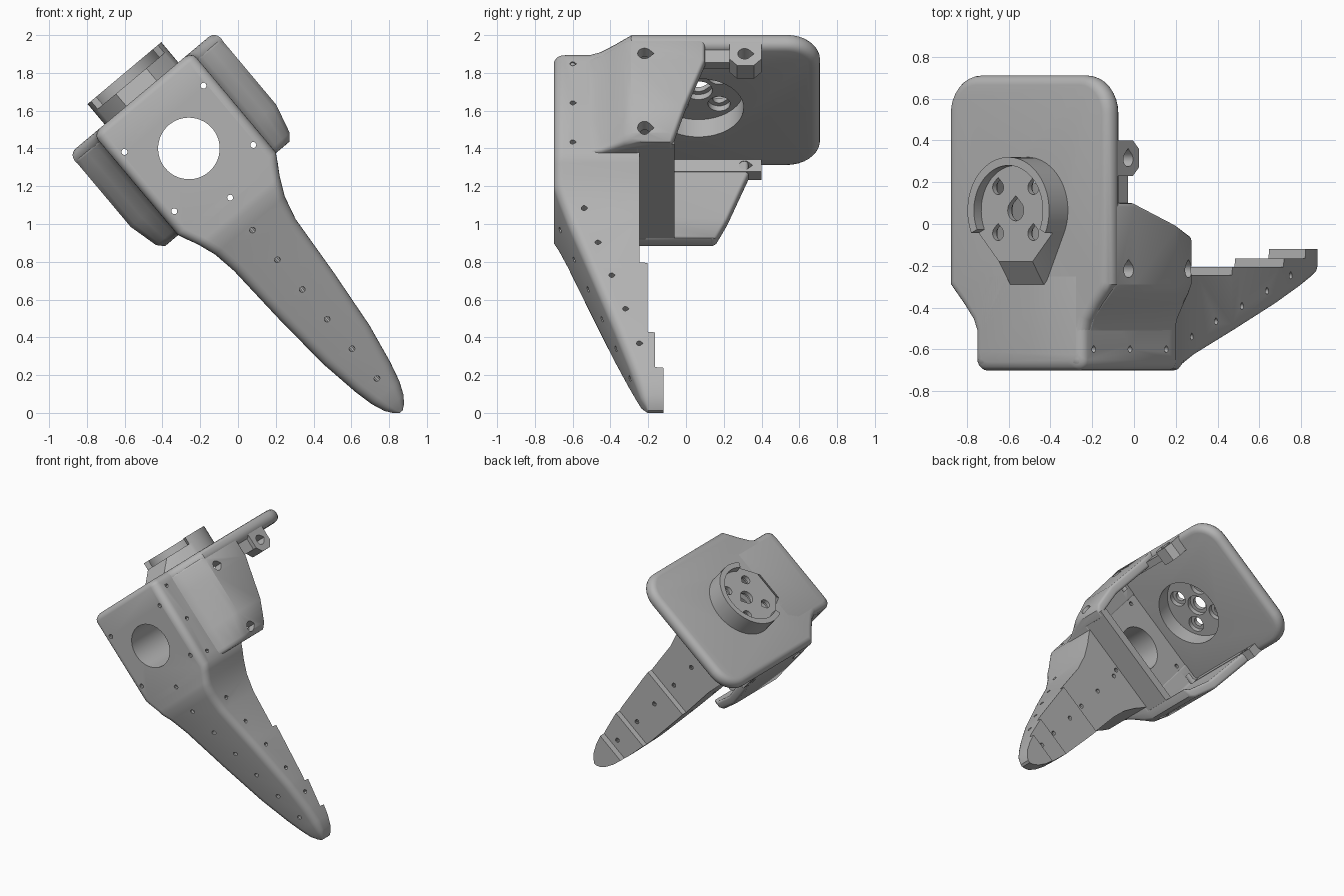
import bpy, bmesh, math
from mathutils import Matrix, Vector

cube = bpy.data.objects.get("Cube")
if cube:
    bpy.data.objects.remove(cube, do_unlink=True)

grey = bpy.data.materials.new("plain grey")
grey.use_nodes = True
grey.diffuse_color = (0.45, 0.45, 0.45, 1)
grey.node_tree.nodes["Principled BSDF"].inputs["Base Color"].default_value = (0.45, 0.45, 0.45, 1)

parts = []


def loft(name, rings, keep=True):
    """Skin a list of equal rings and cap both ends."""
    bm = bmesh.new()
    rows = [[bm.verts.new(p) for p in ring] for ring in rings]
    n = len(rows[0])
    for a, b in zip(rows, rows[1:]):
        for i in range(n):
            j = (i + 1) % n
            bm.faces.new((a[i], a[j], b[j], b[i]))
    bm.faces.new(rows[0])
    bm.faces.new(rows[-1])
    bmesh.ops.recalc_face_normals(bm, faces=bm.faces)
    me = bpy.data.meshes.new(name)
    bm.to_mesh(me)
    bm.free()
    me.materials.append(grey)
    ob = bpy.data.objects.new(name, me)
    bpy.context.collection.objects.link(ob)
    if keep:
        parts.append(ob)
    return ob


def prism(name, loop, axis, lo, hi, keep=True):
    """Extrude a 2D loop along x, y or z."""
    def place(p, h):
        a, b = p
        return {"x": (h, a, b), "y": (a, h, b), "z": (a, b, h)}[axis]
    return loft(name, [[place(p, h) for p in loop] for h in (lo, hi)], keep)


def box(name, x, y, z):
    return prism(name, [(x[0], y[0]), (x[1], y[0]), (x[1], y[1]), (x[0], y[1])], "z", *z)


def arc(cx, cy, r, a0, a1, n):
    return [(cx + r * math.cos(math.radians(a0 + (a1 - a0) * i / n)),
             cy + r * math.sin(math.radians(a0 + (a1 - a0) * i / n))) for i in range(n + 1)]


def circle(cx, cy, r, n=32):
    return arc(cx, cy, r, 0, 360, n)[:-1]


def teardrop(cx, cy, r, turn):
    """Round hole with a pointed roof toward the angle turn."""
    t = math.radians(turn)
    tip = (cx + 1.41 * r * math.cos(t), cy + 1.41 * r * math.sin(t))
    return arc(cx, cy, r, turn + 45, turn + 315, 18) + [tip]


def apply(ob, mod):
    bpy.context.view_layer.objects.active = ob
    bpy.ops.object.modifier_apply(modifier=mod.name)


def bevel(ob, width, segments, angle=50):
    m = ob.modifiers.new("bevel", "BEVEL")
    m.width, m.segments = width, segments
    m.limit_method, m.angle_limit = "ANGLE", math.radians(angle)
    apply(ob, m)


def cut(targets, cutter):
    cutter.hide_render = True
    for ob in targets:
        m = ob.modifiers.new("cut", "BOOLEAN")
        m.operation, m.object, m.solver = "DIFFERENCE", cutter, "EXACT"
        apply(ob, m)
    bpy.data.objects.remove(cutter, do_unlink=True)


def lerp(table, w):
    for (w0, v0), (w1, v1) in zip(table, table[1:]):
        if w >= w1:
            return v0 + (v1 - v0) * (w0 - w) / (w0 - w1)
    return table[-1][1]


# Front block flowing into the tapered, stepped leg
HALF = [(0.3, .34), (-.31, .34), (-.36, .315), (-.42, .282), (-.52, .24), (-.65, .213), (-1, .19),
        (-1.33, .16), (-1.55, .122), (-1.66, .095), (-1.73, .066), (-1.77, .036), (-1.79, .01)]
STEPS = [(-.93, -.205), (-1.37, -.165), (-1.58, -.12)]


def front_y(w):
    return -.7 if w > -.455 else -.7 + (-.455 - w) * .36


def section(w, half, back, drop=0):
    c = lerp([(-.31, 0), (-.6, -.02), (-1.79, -.035)], w) if w < -.31 else 0
    r = min(.05, half * .6)
    f = front_y(w) + drop
    loop = [(c - half, back)] + arc(c - half + r, f + r, r, 180, 270, 5)
    loop += arc(c + half - r, f + r, r, 270, 360, 5) + [(c + half, back)]
    return [(x, y, w) for x, y in loop]


def back_y(w):
    return ([-.245] + [y for s, y in STEPS if w < s])[-1]


rings = [section(.385 - d, .34 - inset, -.25, inset)
         for d, inset in ((0, .04), (.01, .018), (.022, .006), (.04, 0))]
levels = sorted([w for w, h in HALF[1:]] + [-.455] + [s + e for s, y in STEPS for e in (0, -.004)], reverse=True)
rings += [section(w, lerp(HALF, w), back_y(w), max(0, -1.73 - w) * .3) for w in levels]
leg = loft("front_block_and_leg", rings)

# Side shoulders, wider behind the block, with slanted back edges
S_CURVE = [(.0, -.55), (.03, -.51), (.2, -.45), (.55, -.385), (.85, -.33), (1, -.29)]
OUT = [(.34, .503), (-.12, .503), (-.28, .462), (-.315, .43)]
EDGES = {"left": (1, [(.34, .1), (.19, .1), (-.315, -.07)]),
         "right": (-1, [(.34, .33), (.19, .33), (-.315, .15)])}
shoulders, sides = [], {}
for label, (s, edge) in EDGES.items():
    rings = []
    for w in (.34, .19, -.12, -.28, -.315):
        out, back = lerp(OUT, w), lerp(edge, w)
        loop = [(.3, -.55)] + [(.335 + t * (out - .335), y) for t, y in S_CURVE]
        loop += [(out, back), (out - .07, back), (out - .07, -.245), (.3, -.245)]
        rings.append([(s * x, y, w) for x, y in loop])
    ob = loft(label + "_shoulder", rings)
    bevel(ob, .018, 3)
    shoulders.append(ob)

# Floor lip between the shoulders
box("floor_lip", (-.41, .41), (-.3, -.06), (-.312, -.25))

# Rails and the mounting tab under the plate
right_rail = box("right_rail", (-.5, -.43), (-.2, .4), (.2, .3))
left_rail = box("left_rail", (.42, .47), (0, .25), (.2, .3))
tab_loop = [(.23, .32), (.23, .2), (.27, .155), (.36, .155), (.4, .2), (.4, .32)]
tab = prism("left_tab", tab_loop, "x", .39, .5)

# Top plate with rounded rear corners
side = [(.335, -.69), (.335, -.52), (.36, -.46), (.42, -.385), (.47, -.33), (.505, -.29)]
half = side + arc(.505 - .18, .71 - .18, .18, 0, 90, 8)
plate = prism("top_plate", half + [(-x, y) for x, y in reversed(half)], "z", .285, .385)
bevel(plate, .045, 4, 60)

# Round hub with a tapered tail, and its raised rim
HX, HY, HR = -.005, .065, .255
rings = []
for w, tail in ((.37, -.31), (.47, -.18)):
    loop = arc(HX, HY, HR, -25, 205, 40) + [(HX - .105, tail), (HX + .105, tail)]
    rings.append([(x, y, w) for x, y in loop])
hub = loft("hub", rings)
band = arc(HX, HY, HR, -25, 205, 40) + arc(HX, HY, HR - .04, 205, -25, 40)
prism("hub_rim", band, "z", .46, .525)

# Hub recess and its five holes, wider from below
cut([plate, hub], prism("cutter", circle(HX, HY, .24, 48), "z", .2, .405, False))
for dx, dy, r in ((0, 0, .05), (.11, .11, .034), (-.11, .11, .034), (.11, -.11, .034), (-.11, -.11, .034)):
    cut([hub], prism("cutter", circle(HX + dx, HY + dy, r + .025), "z", .3, .44, False))
    cut([hub], prism("cutter", teardrop(HX + dx, HY + dy, r, 90), "z", .35, .6, False))

# Large bore and screw holes through the front block
cut([leg], prism("cutter", circle(0, 0, .163, 48), "y", -.9, 0, False))
for x, w in ((.273, .205), (.273, -.205), (-.273, .205), (-.273, -.205), (0, -.34)):
    cut([leg], prism("cutter", circle(x, w, .016, 10), "y", -.9, 0, False))

# Screw holes down the leg, square to its sloping front
for i in range(6):
    w = -.548 - .205 * i
    hole = prism("cutter", circle(0, 0, .016, 10), "y", -.1, .7, False)
    hole.data.transform(Matrix.Translation((-.02, front_y(w), w)) @ Matrix.Rotation(math.radians(20), 4, "X"))
    cut([leg], hole)

# Blind screw holes in both sides of block and leg
spots = [(-.6, .3 - .27 * i) for i in range(3)] + [(-.54 + .073 * i, -.587 - .213 * i) for i in range(5)]
for y, w in spots:
    h = lerp(HALF, w)
    for s in (1, -1):
        cut([leg], prism("cutter", teardrop(y, w, .014, 0), "x", s * (h - .07), s * (h + .08), False))

# Mounting holes in shoulders, rail and tab
for s, ob in zip((1, -1), shoulders):
    for w in (.235, -.25):
        cut([ob], prism("cutter", teardrop(-.22, w, .036, 0), "x", s * .37, s * .6, False))
cut([tab], prism("cutter", teardrop(.31, .235, .036, 0), "x", .3, .6, False))
cut([right_rail], prism("cutter", teardrop(.31, .245, .03, 0), "x", -.6, -.3, False))

# Tilt the whole assembly into its standing pose
pose = Matrix.Translation((-.26, 0, 1.4)) @ Matrix.Rotation(math.radians(-40), 4, "Y")
bpy.ops.object.select_all(action="DESELECT")
for ob in parts:
    ob.data.transform(pose)
    ob.select_set(True)
bpy.context.view_layer.objects.active = leg
bpy.ops.object.shade_smooth_by_angle(angle=math.radians(32))
